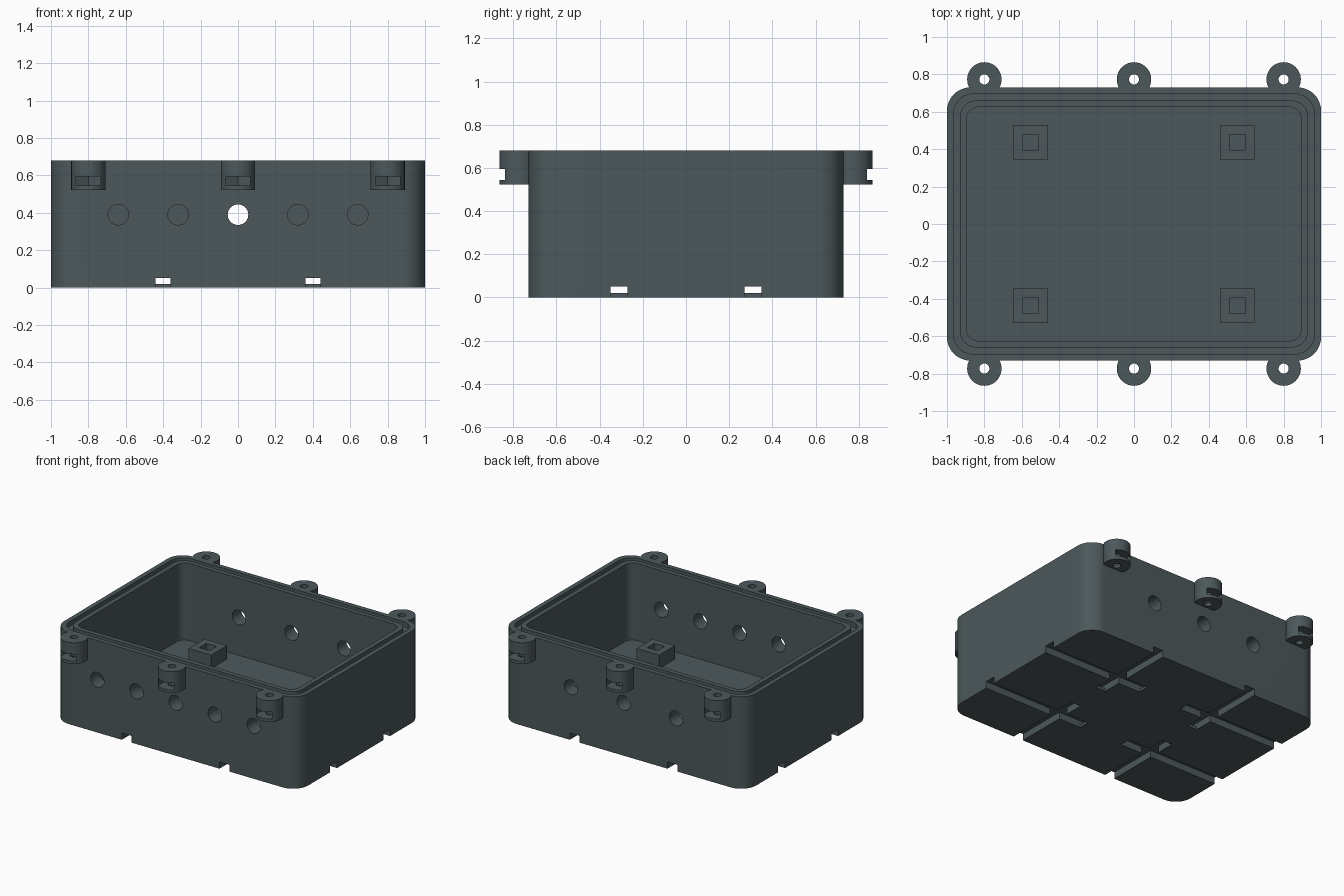
import bpy, bmesh, math
from mathutils import Matrix, Vector

cube = bpy.data.objects.get("Cube")
if cube:
    bpy.data.objects.remove(cube, do_unlink=True)

# Overall sizes
HX, HY, HEIGHT, FLOOR = 1.0, 0.73, 0.68, 0.11
LUG_X, LUG_Y, LUG_R, LUG_BASE = (-0.8, 0, 0.8), 0.773, 0.092, 0.523

slate = bpy.data.materials.new("dark slate plastic")
slate.use_nodes = True
COLOUR = (0.073, 0.098, 0.104, 1)
slate.diffuse_color = COLOUR
slate.node_tree.nodes["Principled BSDF"].inputs["Base Color"].default_value = COLOUR

UPRIGHT = Matrix.Identity(4)
ALONG_Y = Matrix.Rotation(math.radians(90), 4, "X")      # profile (x, z), extruded to -y
ALONG_X = Matrix.Rotation(math.radians(90), 4, "Z") @ ALONG_Y   # profile (y, z), extruded to +x


def prism(name, outline, low, high, turn=UPRIGHT, at=(0, 0, 0)):
    """Extrude a flat outline from low to high, then turn and place it."""
    bm = bmesh.new()
    base = bm.faces.new([bm.verts.new((p[0], p[1], low)) for p in outline])
    grown = bmesh.ops.extrude_face_region(bm, geom=[base])
    top = [v for v in grown["geom"] if isinstance(v, bmesh.types.BMVert)]
    bmesh.ops.translate(bm, verts=top, vec=(0, 0, high - low))
    bmesh.ops.transform(bm, matrix=Matrix.Translation(Vector(at)) @ turn, verts=bm.verts)
    bmesh.ops.recalc_face_normals(bm, faces=bm.faces)
    mesh = bpy.data.meshes.new(name)
    bm.to_mesh(mesh)
    bm.free()
    mesh.materials.append(slate)
    obj = bpy.data.objects.new(name, mesh)
    bpy.context.collection.objects.link(obj)
    return obj


def circle(radius, sides=40, start=0.0):
    angles = [start + 2 * math.pi * i / sides for i in range(sides)]
    return [(radius * math.cos(a), radius * math.sin(a)) for a in angles]


def rectangle(hx, hy):
    return [(-hx, -hy), (hx, -hy), (hx, hy), (-hx, hy)]


def rounded(inset, radius, steps=10):
    """Outline of the box moved inwards, with rounded corners."""
    hx, hy = HX - inset - radius, HY - inset - radius
    points = []
    for k, (sx, sy) in enumerate([(1, 1), (-1, 1), (-1, -1), (1, -1)]):
        for i in range(steps + 1):
            a = math.pi / 2 * (k + i / steps)
            points.append((sx * hx + radius * math.cos(a), sy * hy + radius * math.sin(a)))
    return points


def combine(target, tool, operation="DIFFERENCE"):
    """Apply a boolean and throw the tool away."""
    mod = target.modifiers.new("combine", "BOOLEAN")
    mod.operation, mod.solver, mod.object = operation, "EXACT", tool
    bpy.context.view_layer.update()
    graph = bpy.context.evaluated_depsgraph_get()
    result = bpy.data.meshes.new_from_object(target.evaluated_get(graph))
    target.modifiers.clear()
    target.data = result
    bpy.data.objects.remove(tool, do_unlink=True)


def finish(obj):
    bpy.ops.object.select_all(action="DESELECT")
    obj.select_set(True)
    bpy.context.view_layer.objects.active = obj
    bpy.ops.object.shade_smooth_by_angle(angle=math.radians(30))


# Box shell with its screw lugs
shell = prism("enclosure_shell", rounded(0, 0.125), 0, HEIGHT)
for side in (-1, 1):
    for x in LUG_X:
        lug = prism("lug", circle(LUG_R, 48), LUG_BASE, HEIGHT, at=(x, side * LUG_Y, 0))
        combine(shell, lug, "UNION")

# Cavity and seal groove in the rim
combine(shell, prism("cavity", rounded(0.105, 0.065), FLOOR, 1))
groove = prism("groove", rounded(0.035, 0.105), HEIGHT - 0.035, 0.9)
combine(groove, prism("groove_core", rounded(0.07, 0.085), 0.5, 1))
combine(shell, groove)

# Screw bores and nut slots in the lugs
for side in (-1, 1):
    for x in LUG_X:
        place = (x, side * LUG_Y, 0)
        combine(shell, prism("bore", circle(0.027, 24), 0.4, 0.8, at=place))
        half = 0.065
        tip = half / math.cos(math.pi / 6)
        pocket = [(-half, side * 0.2), (-half, -side * tip / 2), (0, -side * tip),
                  (half, -side * tip / 2), (half, side * 0.2)]
        combine(shell, prism("nut_slot", pocket, 0.545, 0.595, at=place))

# Cable holes: five in the front wall, three in the back wall
for side, spacing, count in ((-1, 0.32, 5), (1, 0.43, 3)):
    for i in range(count):
        x = (i - (count - 1) / 2) * spacing
        combine(shell, prism("cable_hole", circle(0.055), -0.15, 0.15, ALONG_Y,
                             (x, side * (HY - 0.05), 0.39)))


# Strap channels under the floor, bridged in the middle
def channel(bridge):
    far, top, lip, under = 1.2, 0.05, 0.02, -0.05
    return [(far, under), (far, top), (-far, top), (-far, under),
            (-bridge, under), (-bridge, lip), (bridge, lip), (bridge, under)]


for s in (-1, 1):
    combine(shell, prism("channel_y", channel(0.13), -0.04, 0.04, ALONG_X, (s * 0.4, 0, 0)))
    combine(shell, prism("channel_x", channel(0.18), -0.04, 0.04, ALONG_Y, (0, s * 0.31, 0)))
finish(shell)

# Square standoffs with square sockets
for sy, end in ((-1, "front"), (1, "back")):
    for sx, hand in ((-1, "right"), (1, "left")):
        place = (sx * 0.553, sy * 0.437, 0)
        post = prism(f"standoff_{end}_{hand}", rectangle(0.092, 0.092), FLOOR, 0.21, at=place)
        combine(post, prism("socket", rectangle(0.042, 0.042), FLOOR + 0.01, 0.3, at=place))
        finish(post)
